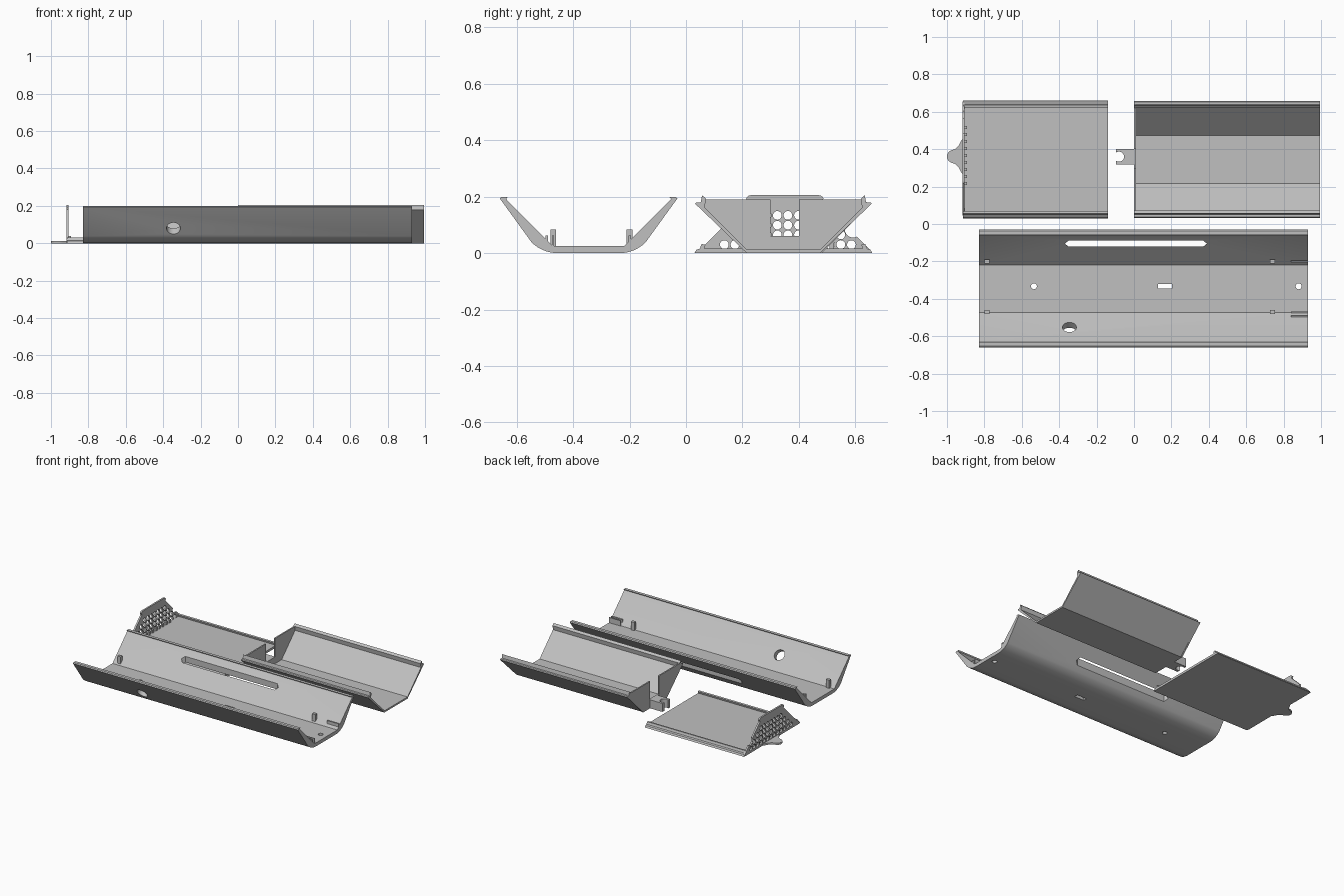
import bpy, bmesh, math
from mathutils import Matrix, Vector

if "Cube" in bpy.data.objects:
    bpy.data.objects.remove(bpy.data.objects["Cube"])

grey = bpy.data.materials.new("light_grey")
grey.use_nodes = True
colour = (0.53, 0.53, 0.53, 1)
grey.diffuse_color = colour
grey.node_tree.nodes["Principled BSDF"].inputs["Base Color"].default_value = colour


def finish(name, bm):
    bmesh.ops.recalc_face_normals(bm, faces=bm.faces)
    mesh = bpy.data.meshes.new(name)
    bm.to_mesh(mesh)
    bm.free()
    mesh.materials.append(grey)
    ob = bpy.data.objects.new(name, mesh)
    bpy.context.collection.objects.link(ob)
    return ob


def extrude(bm, points, vec):
    face = bm.faces.new([bm.verts.new(p) for p in points])
    moved = bmesh.ops.extrude_face_region(bm, geom=[face])["geom"]
    bmesh.ops.translate(bm, vec=vec, verts=[v for v in moved if isinstance(v, bmesh.types.BMVert)])


def along_x(name, profile, x0, x1):
    """Sweep a (y, z) profile along x."""
    bm = bmesh.new()
    extrude(bm, [(x0, y, z) for y, z in profile], (x1 - x0, 0, 0))
    return finish(name, bm)


def along_z(name, outline, z0, z1):
    """Raise an (x, y) outline along z."""
    bm = bmesh.new()
    extrude(bm, [(x, y, z0) for x, y in outline], (0, 0, z1 - z0))
    return finish(name, bm)


def box(name, x0, x1, y0, y1, z0, z1):
    return along_z(name, [(x0, y0), (x1, y0), (x1, y1), (x0, y1)], z0, z1)


def mirrored(half, centre):
    """Close a half profile of the +y side with its mirror image."""
    return [(centre + y, z) for y, z in half] + [(centre - y, z) for y, z in reversed(half)]


def drill(name, spots, radius, axis, depth=0.2, sides=28):
    """Cylinders along an axis, as one cutter."""
    bm = bmesh.new()
    turn = Vector((0, 0, 1)).rotation_difference(Vector(axis)).to_matrix().to_4x4()
    for s in spots:
        bmesh.ops.create_cone(bm, cap_ends=True, segments=sides, radius1=radius, radius2=radius,
                              depth=depth, matrix=Matrix.Translation(s) @ turn)
    return finish(name, bm)


def cut(ob, *cutters):
    for c in cutters:
        c.hide_render = True
        mod = ob.modifiers.new("cut", "BOOLEAN")
        mod.operation, mod.solver, mod.object = "DIFFERENCE", "EXACT", c
    bpy.context.view_layer.update()
    mesh = bpy.data.meshes.new_from_object(ob.evaluated_get(bpy.context.evaluated_depsgraph_get()))
    ob.modifiers.clear()
    ob.data = mesh
    for c in cutters:
        bpy.data.objects.remove(c)


# Long tray: rounded outer bends, 45 degree walls, stepped rim
MID = -0.345
bend = [(0.11 + 0.13 * math.sin(a), 0.13 - 0.13 * math.cos(a))
        for a in [math.radians(45 * i / 8) for i in range(9)]]
rim = [(0.315, 0.194), (0.308, 0.199), (0.286, 0.199), (0.292, 0.192), (0.286, 0.184)]
tray = along_x("long_tray", mirrored(bend + rim + [(0.127, 0.025)], MID), -0.83, 0.93)
slot = [(-0.37, 0), (-0.35, -0.016), (0.37, -0.016), (0.39, 0), (0.37, 0.016), (-0.35, 0.016)]
cut(tray,
    drill("wall_hole_cutter", [(-0.345, -0.557, 0.1)], 0.037, (0, -1, -1)),
    along_z("long_slot_cutter", [(x, -0.105 + y) for x, y in slot], 0.05, 0.25),
    drill("floor_hole_cutter", [(-0.535, -0.333, 0), (0.88, -0.333, 0)], 0.016, (0, 0, 1)),
    box("floor_slot_cutter", 0.128, 0.203, -0.346, -0.32, -0.1, 0.1))

# Locating posts and end clips inside the tray
for side, y in (("front", -0.47), ("back", -0.2)):
    for end, x in (("right", -0.785), ("left", 0.74)):
        box(f"{side}_{end}_post", x - 0.013, x + 0.013, y - 0.01, y + 0.01, 0.02, 0.083)
    for k in (-1, 1):
        cy = y + (-0.012 if side == "front" else 0.012) + k * 0.011
        box(f"{side}_clip", 0.84, 0.93, cy - 0.004, cy + 0.004, 0.02, 0.062)

# Short trough: thin floor, 45 degree walls, upright rib on each rim
MID = 0.345
half = [(0.13, 0), (0.313, 0.175), (0.308, 0.18), (0.293, 0.18), (0.288, 0.205),
        (0.274, 0.192), (0.279, 0.162), (0.129, 0.012)]
along_x("short_trough", mirrored(half, MID), 0, 0.995)

# Notched end wall of the trough
wall = [(0.13, 0), (0.3, 0.17), (0.28, 0.19), (0.05, 0.19), (0.05, 0.06)]
along_x("trough_end_wall", mirrored(wall, MID + 0.005), 0, 0.01)

# Forked clip in front of the end wall
arc = [(-0.08 + 0.027 * math.cos(a), 0.36 + 0.027 * math.sin(a))
       for a in [math.radians(130 - 260 * i / 16) for i in range(17)]]
fork = [(0.005, 0.317), (0.005, 0.402), (-0.097, 0.402)] + arc + [(-0.097, 0.317)]
along_z("forked_clip", fork, 0, 0.06)

# Flat cover with small ribs along both edges
half = [(0.315, 0), (0.308, 0.012), (0.296, 0.016), (0.29, 0.032), (0.276, 0.03), (0.28, 0.016)]
along_x("flat_cover", mirrored(half, MID), -0.915, -0.14)

# Perforated end plate with rounded shoulders and one side notch
plate = [(0.305, 0), (0.305, 0.008), (0.152, 0.161), (0.132, 0.18)]
plate += [(0.12 + 0.018 * math.sin(a), 0.187 + 0.018 * math.cos(a))
          for a in [math.radians(70 - 14 * i) for i in range(6)]]
end_plate = along_x("perforated_end_plate", mirrored(plate, MID + 0.005), -0.917, -0.905)
PITCH, CENTRE = 0.0375, 0.361
holes = []
for row in range(4):
    z = 0.03 + row * 0.0345
    for col in range(-7, 8):
        y = CENTRE + col * PITCH
        if abs(y - 0.35) < 0.27 - z:
            holes.append((-0.911, y, z))
cut(end_plate,
    drill("perforation_cutter", holes, 0.0155, (1, 0, 0), 0.05, 20),
    drill("side_notch_cutter", [(-0.911, 0.592, 0.085)], 0.03, (1, 0, 0), 0.05))

# Row of small teeth at the foot of the end plate
for i in range(-4, 5):
    y = CENTRE + i * PITCH + 0.005
    box("foot_tooth", -0.907, -0.893, y - 0.008, y + 0.008, 0.01, 0.038)

# Flared finger tab
flare = [(-0.912, 0.1), (-0.925, 0.083), (-0.938, 0.058), (-0.955, 0.04), (-0.98, 0.032), (-0.993, 0.022), (-1, 0.008)]
tab = [(x, CENTRE + w) for x, w in flare] + [(x, CENTRE - w) for x, w in reversed(flare)]
along_z("finger_tab", tab, 0, 0.012)

for ob in [o for o in bpy.context.collection.objects if o.type == "MESH"]:
    bpy.ops.object.select_all(action="DESELECT")
    ob.select_set(True)
    bpy.context.view_layer.objects.active = ob
    bpy.ops.object.shade_smooth_by_angle(angle=math.radians(30))
